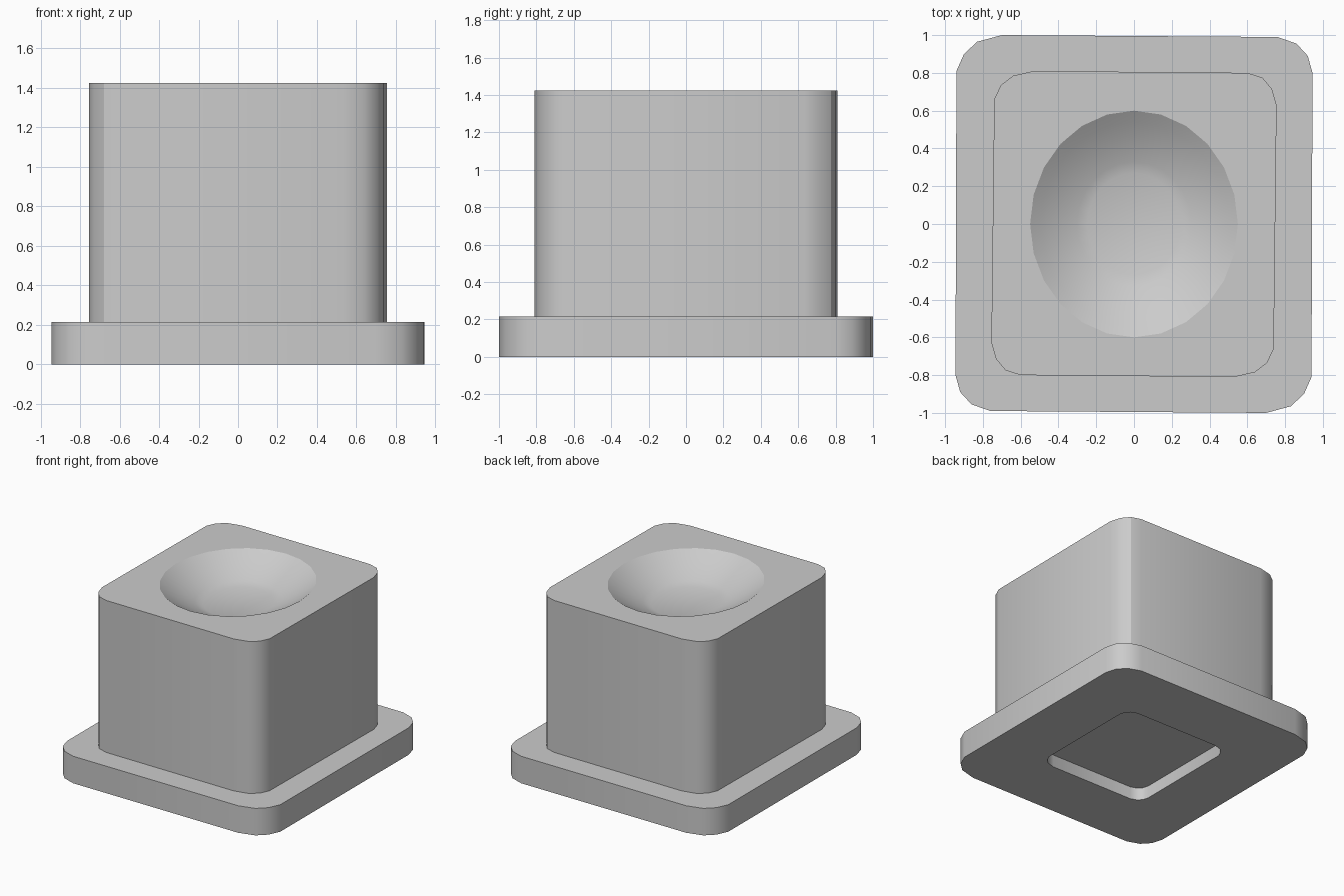
import bpy, bmesh, math

if "Cube" in bpy.data.objects:
    bpy.data.objects.remove(bpy.data.objects["Cube"], do_unlink=True)

GREY = (0.6, 0.6, 0.6, 1.0)
mat = bpy.data.materials.new("plain_grey")
mat.use_nodes = True
mat.diffuse_color = GREY
mat.node_tree.nodes["Principled BSDF"].inputs["Base Color"].default_value = GREY

BASE_TOP, BODY_TOP = 0.215, 1.425
RECESS_DEPTH, DISH_DEPTH, DISH_SIDES = 0.10, 0.20, 24

# Back halves of the rounded outlines; the front half is the same, turned half round
BASE_HALF = [(-.94, .81), (-.90, .90), (-.83, .965), (-.70, 1.0),
             (.76, .99), (.86, .955), (.92, .89), (.945, .80)]
BODY_HALF = [(-.74, .66), (-.705, .735), (-.64, .785), (-.53, .81),
             (.60, .80), (.68, .775), (.73, .715), (.755, .63)]


def full_outline(half):
    return half + [(-x, -y) for x, y in half]


def add_ring(bm, points, z, scale=1.0):
    return [bm.verts.new((x * scale, y * scale, z)) for x, y in points]


def join_rings(bm, a, b):
    n = len(a)
    for i in range(n):
        j = (i + 1) % n
        bm.faces.new((a[i], a[j], b[j], b[i]))


def ring_edges(bm, ring):
    return [bm.edges.get((v, ring[i - 1])) for i, v in enumerate(ring)]


def finish(bm, name):
    bmesh.ops.recalc_face_normals(bm, faces=bm.faces)
    mesh = bpy.data.meshes.new(name)
    bm.to_mesh(mesh)
    bm.free()
    mesh.materials.append(mat)
    obj = bpy.data.objects.new(name, mesh)
    bpy.context.collection.objects.link(obj)
    bpy.ops.object.select_all(action="DESELECT")
    obj.select_set(True)
    bpy.context.view_layer.objects.active = obj
    bpy.ops.object.shade_smooth_by_angle(angle=math.radians(30))


# Base flange with a shallow recess underneath
bm = bmesh.new()
outline = full_outline(BASE_HALF)
rings = [add_ring(bm, outline, BASE_TOP), add_ring(bm, outline, 0),
         add_ring(bm, outline, 0, 0.5), add_ring(bm, outline, RECESS_DEPTH, 0.5)]
for a, b in zip(rings, rings[1:]):
    join_rings(bm, a, b)
bm.faces.new(rings[0])
bm.faces.new(rings[-1])
finish(bm, "base_flange")

# Block walls
bm = bmesh.new()
outline = full_outline(BODY_HALF)
bottom = add_ring(bm, outline, BASE_TOP)
top = add_ring(bm, outline, BODY_TOP)
join_rings(bm, bottom, top)

# Oval dish with a small flat floor
angles = [2 * math.pi * i / DISH_SIDES for i in range(DISH_SIDES)]
oval = [(0.55 * math.cos(t), 0.60 * math.sin(t)) for t in angles]
dish = [add_ring(bm, oval, BODY_TOP - DISH_DEPTH * (1 - s * s), s)
        for s in (1.0, 0.9, 0.78, 0.66, 0.55, 0.45)]
for a, b in zip(dish, dish[1:]):
    join_rings(bm, a, b)
bm.faces.new(dish[-1])

# Flat top around the dish
bmesh.ops.triangle_fill(bm, edges=ring_edges(bm, top) + ring_edges(bm, dish[0]),
                        use_beauty=True, normal=(0, 0, 1))
finish(bm, "dished_block")
